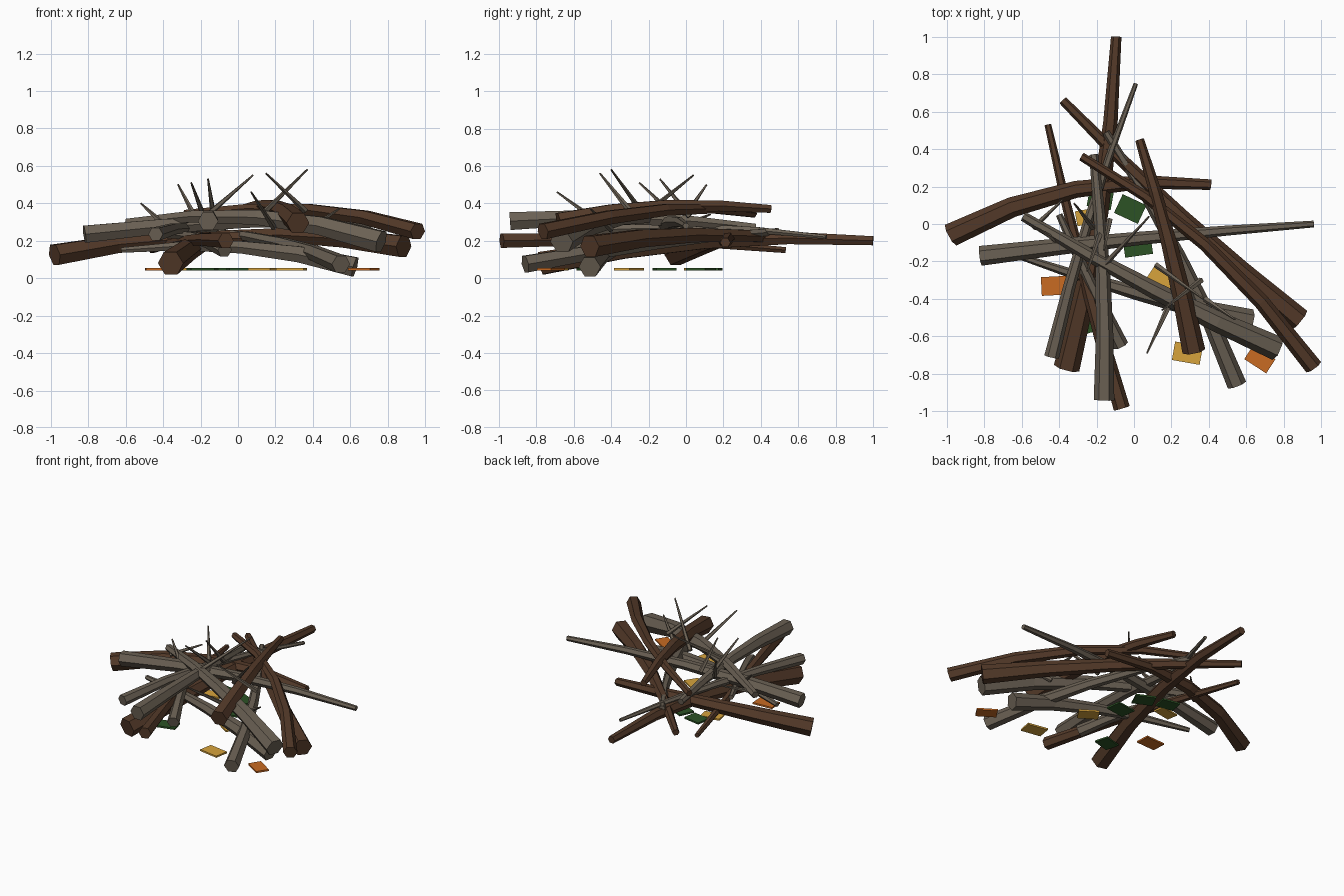
import bpy, bmesh, math
from mathutils import Vector


def material(name, rgb):
    m = bpy.data.materials.new(name)
    m.diffuse_color = (*rgb, 1)
    return m


BROWN = material("brown bark", (0.088, 0.042, 0.022))
GRAY = material("weathered gray wood", (0.145, 0.118, 0.088))
ORANGE = material("orange leaf", (0.58, 0.145, 0.016))
YELLOW = material("yellow leaf", (0.68, 0.37, 0.046))
GREEN = material("green leaf", (0.025, 0.085, 0.018))


def finish(bm, name, mat):
    bmesh.ops.recalc_face_normals(bm, faces=bm.faces)
    mesh = bpy.data.meshes.new(name)
    bm.to_mesh(mesh)
    bm.free()
    mesh.materials.append(mat)
    bpy.context.collection.objects.link(bpy.data.objects.new(name, mesh))


def stick(name, mat, start, mid, end, r0, r1, steps=4, sides=6):
    """Tapered faceted tube bent through three points."""
    a, m, b = Vector(start), Vector(mid), Vector(end)
    c = 2 * m - (a + b) / 2
    bm = bmesh.new()
    rings = []
    for i in range(steps + 1):
        t = i / steps
        p = a * (1 - t) ** 2 + c * 2 * t * (1 - t) + b * t * t
        d = ((c - a) * (1 - t) + (b - c) * t).normalized()
        u = d.cross(Vector((0, 0, 1))).normalized()
        v = u.cross(d)
        r = r0 + (r1 - r0) * t
        rings.append([bm.verts.new(p + r * (u * math.cos(k * math.tau / sides)
                                            + v * math.sin(k * math.tau / sides)))
                      for k in range(sides)])
    for lo, hi in zip(rings, rings[1:]):
        for k in range(sides):
            n = (k + 1) % sides
            bm.faces.new((lo[k], lo[n], hi[n], hi[k]))
    bm.faces.new(rings[0])
    bm.faces.new(rings[-1])
    finish(bm, name, mat)


# Brown branches: thick end, middle, thin end, radii
for i, s in enumerate([
    ((-0.98, -0.06, 0.125), (-0.31, 0.185, 0.21), (0.41, 0.21, 0.19), 0.063, 0.028),
    ((-0.36, -0.77, 0.08), (-0.18, 0.10, 0.20), (-0.095, 1.0, 0.20), 0.07, 0.028),
    ((-0.065, -0.985, 0.20), (-0.28, -0.22, 0.20), (-0.46, 0.53, 0.15), 0.044, 0.018),
    ((0.885, -0.515, 0.17), (0.26, 0.03, 0.23), (-0.38, 0.66, 0.20), 0.065, 0.024),
    ((0.96, -0.765, 0.25), (0.38, -0.11, 0.365), (-0.28, 0.36, 0.345), 0.048, 0.023),
    ((0.32, -0.68, 0.295), (0.19, -0.11, 0.38), (0.03, 0.45, 0.37), 0.062, 0.024),
]):
    stick(f"brown_branch_{i + 1}", BROWN, *s)

# Gray branches
for i, s in enumerate([
    ((-0.82, -0.17, 0.235), (0.05, -0.075, 0.30), (0.96, 0.0, 0.28), 0.053, 0.018),
    ((0.765, -0.665, 0.195), (0.11, -0.355, 0.325), (-0.59, 0.04, 0.295), 0.066, 0.026),
    ((0.55, -0.86, 0.075), (0.24, -0.17, 0.185), (-0.15, 0.49, 0.25), 0.052, 0.02),
    ((0.625, -0.515, 0.06), (0.02, -0.37, 0.165), (-0.62, -0.17, 0.15), 0.06, 0.016),
    ((-0.16, -0.94, 0.305), (-0.165, -0.28, 0.32), (-0.215, 0.37, 0.27), 0.055, 0.024),
    ((-0.44, -0.71, 0.235), (-0.24, 0.03, 0.27), (0.01, 0.75, 0.22), 0.04, 0.012),
    ((-0.07, -0.65, 0.15), (-0.24, -0.3, 0.22), (-0.40, 0.05, 0.23), 0.042, 0.018),
]):
    stick(f"gray_branch_{i + 1}", GRAY, *s)

# Small twigs: base and tip
for i, (base, tip) in enumerate([
    ((0.19, -0.43, 0.27), (0.07, -0.69, 0.46)),
    ((0.12, -0.22, 0.33), (0.37, -0.40, 0.58)),
    ((0.36, -0.30, 0.36), (0.15, -0.46, 0.56)),
    ((-0.16, -0.22, 0.34), (0.08, 0.04, 0.55)),
    ((-0.13, 0.02, 0.33), (-0.16, -0.14, 0.53)),
    ((-0.18, -0.05, 0.32), (-0.25, -0.25, 0.51)),
    ((-0.22, -0.02, 0.31), (-0.32, 0.11, 0.50)),
    ((-0.40, -0.10, 0.29), (-0.52, -0.02, 0.40)),
    ((-0.54, -0.02, 0.28), (-0.38, 0.13, 0.34)),
    ((0.38, -0.40, 0.26), (0.54, -0.51, 0.37)),
]):
    mid = (Vector(base) + Vector(tip)) / 2
    stick(f"twig_{i + 1}", GRAY, base, mid, tip, 0.017, 0.005, steps=1, sides=5)

# Flat fallen leaves: x, y, width, depth, turn in degrees
for i, (mat, x, y, w, d, turn) in enumerate([
    (ORANGE, -0.42, -0.33, 0.15, 0.10, 3),
    (ORANGE, 0.672, -0.722, 0.14, 0.09, -33),
    (YELLOW, 0.14, -0.305, 0.14, 0.10, -33),
    (YELLOW, 0.285, -0.69, 0.15, 0.10, -10),
    (YELLOW, -0.24, 0.04, 0.14, 0.08, 10),
    (GREEN, -0.02, 0.08, 0.14, 0.11, -25),
    (GREEN, 0.02, -0.115, 0.15, 0.11, 8),
    (GREEN, -0.20, -0.52, 0.13, 0.10, 15),
    (GREEN, -0.18, 0.135, 0.13, 0.10, -10),
]):
    bm = bmesh.new()
    bmesh.ops.create_cube(bm, size=1)
    ca, sa = math.cos(math.radians(turn)), math.sin(math.radians(turn))
    for v in bm.verts:
        px, py = v.co.x * w, v.co.y * d
        v.co = (x + px * ca - py * sa, y + px * sa + py * ca, 0.048 + v.co.z * 0.012)
    finish(bm, f"leaf_{i + 1}", mat)
